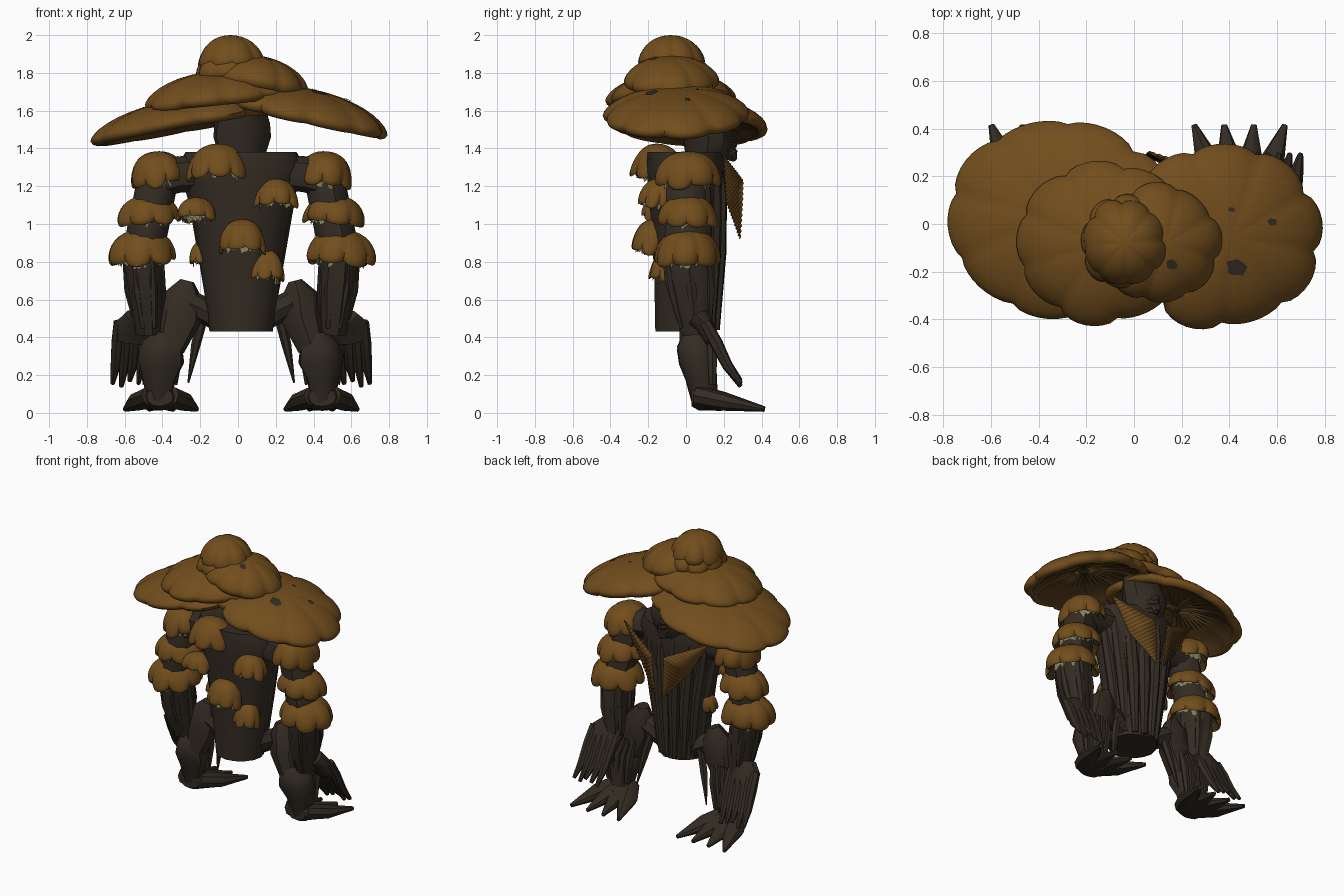
import bpy, bmesh, math, random
from math import sin, cos, pi, radians
from mathutils import Vector, Matrix
from mathutils.bvhtree import BVHTree

random.seed(4)
if "Cube" in bpy.data.objects:
    bpy.data.objects.remove(bpy.data.objects["Cube"], do_unlink=True)

MID = 0.017  # x of the body's mirror plane


def material(name, rgb):
    m = bpy.data.materials.new(name)
    m.use_nodes = True
    m.diffuse_color = (*rgb, 1)
    bsdf = m.node_tree.nodes["Principled BSDF"]
    bsdf.inputs["Base Color"].default_value = (*rgb, 1)
    bsdf.inputs["Roughness"].default_value = 0.9
    return m


CAP = material("cap brown", (0.168, 0.075, 0.012))
BARK = material("dark bark", (0.034, 0.025, 0.017))
GILL = material("gill brown", (0.085, 0.042, 0.011))
PALE = material("pale frill", (0.22, 0.21, 0.11))
SPOT = material("dark spot", (0.034, 0.025, 0.017))


def finish(name, bm, mats, angle=40):
    bmesh.ops.recalc_face_normals(bm, faces=bm.faces)
    me = bpy.data.meshes.new(name)
    bm.to_mesh(me)
    bm.free()
    for m in mats:
        me.materials.append(m)
    ob = bpy.data.objects.new(name, me)
    bpy.context.collection.objects.link(ob)
    bpy.ops.object.select_all(action='DESELECT')
    ob.select_set(True)
    bpy.context.view_layer.objects.active = ob
    bpy.ops.object.shade_smooth_by_angle(angle=radians(angle))
    return ob


def bridge(bm, a, b, mat=0):
    n = len(a)
    for j in range(n):
        bm.faces.new((a[j], a[(j + 1) % n], b[(j + 1) % n], b[j])).material_index = mat


def limb(name, points, radii, sides=10, side=1, wobble=0.06):
    """Tapered bark tube through points; each radius is a number or an (x, y) pair."""
    pts = [Vector((MID + side * p[0], p[1], p[2])) for p in points]
    span = (pts[-1] - pts[0]).normalized()
    ref = Vector((1, 0, 0)) if abs(span.x) < 0.8 else Vector((0, 1, 0))
    wob = [1 + random.uniform(-wobble, wobble) for _ in range(sides)]
    bm, rings = bmesh.new(), []
    for i, (p, r) in enumerate(zip(pts, radii)):
        n = (pts[min(i + 1, len(pts) - 1)] - pts[max(i - 1, 0)]).normalized()
        v = n.cross(ref).normalized()
        u = v.cross(n)
        ru, rv = r if isinstance(r, tuple) else (r, r)
        rings.append([bm.verts.new(p + (u * ru * cos(2 * pi * j / sides)
                      + v * rv * sin(2 * pi * j / sides)) * wob[j]) for j in range(sides)])
    for a, b in zip(rings, rings[1:]):
        bridge(bm, a, b)
    bm.faces.new(rings[0])
    bm.faces.new(rings[-1])
    return finish(name, bm, [BARK])


def cap(name, centre, rx, ry, height, tilt=(0, 0), lobes=8, power=1.0, sag=0.15, fold=0.08,
        frill=False):
    """Folded mushroom cap: centre is at its widest level, the rim rolls in below."""
    seg, phase = lobes * 8, random.uniform(0, 2 * pi)
    size = [random.uniform(-0.05, 0.04) for _ in range(lobes)]
    hang = [sag * random.uniform(0.3, 1.1) for _ in range(lobes)]
    M = (Matrix.Translation(centre) @ Matrix.Rotation(radians(tilt[1]), 4, 'Y')
         @ Matrix.Rotation(radians(tilt[0]), 4, 'X'))
    top = [(sin(t * pi / 18), cos(t * pi / 18) ** power) for t in range(1, 10)]
    top += [(0.98, -0.16), (0.93, -0.27)]
    under = [(0.88, -0.26), (0.82, -0.08), (0.6, 0.2), (0.3, 0.4), (0.08, 0.45)]
    bm, rings = bmesh.new(), []

    def vert(r, z, j, gill=0):
        a = 2 * pi * j / seg + phase
        arch = abs(sin(pi * (j % 8) / 8)) ** 0.6
        edge = 1 + r * (size[j // 8] * arch - fold * (1 - arch))
        drop = -hang[j // 8] * r ** 4 * arch - 0.06 * r * (1 - arch) + gill * 0.07 * (j % 2)
        return bm.verts.new(M @ Vector((rx * r * edge * cos(a), ry * r * edge * sin(a),
                                        height * (z + drop))))

    for k, (r, z) in enumerate(top + under):
        rings.append([vert(r, z, j, k > len(top)) for j in range(seg)])
    for k in range(len(rings) - 1):
        bridge(bm, rings[k], rings[k + 1], int(k >= len(top)))
    apex = bm.verts.new(M @ Vector((0, 0, height)))
    for j in range(seg):
        bm.faces.new((apex, rings[0][j], rings[0][(j + 1) % seg]))
    bm.faces.new(rings[-1]).material_index = 1
    if frill:
        # torn skirt hanging inside the rim
        hi = [vert(0.66, 0.1, j) for j in range(seg)]
        lo = [vert(0.72, random.uniform(-0.6, -0.2), j) for j in range(seg)]
        bridge(bm, hi, lo, 2)
    return finish(name, bm, [CAP, GILL, PALE], 50)


# Hat: stacked, tilted caps
cap("left_brim_cap", (-0.32, 0.025, 1.535), 0.49, 0.43, 0.125, (-2, -11), 9, 1.25)
right_brim = cap("right_brim_cap", (0.375, -0.05, 1.585), 0.43, 0.395, 0.13, (2, 13), 9, 1.2)
cap("middle_cap", (-0.12, -0.08, 1.68), 0.39, 0.345, 0.13, (2, -6), 9, 1.3)
upper = cap("upper_cap", (0.11, -0.08, 1.765), 0.26, 0.255, 0.125, (0, 11), 8, 1.2)
cap("neck_cap", (-0.04, -0.08, 1.81), 0.18, 0.2, 0.11)
cap("crown_cap", (-0.04, -0.08, 1.875), 0.18, 0.185, 0.125, (0, 0), 8, 1.2, 0.3, 0.1)


def spot(target, x, y, r):
    """Thin irregular plate laid on a cap."""
    me = target.data
    tree = BVHTree.FromPolygons([v.co for v in me.vertices], [p.vertices for p in me.polygons])
    bm = bmesh.new()
    edge = []
    for j in range(12):
        s = r * random.uniform(0.75, 1.15)
        hit = tree.ray_cast(Vector((x + s * cos(j * pi / 6), y + 0.8 * s * sin(j * pi / 6), 3)),
                            Vector((0, 0, -1)))[0]
        edge.append(bm.verts.new(hit + Vector((0, 0, 0.006))))
    bm.faces.new(edge)
    finish("cap_spot", bm, [SPOT])


for target, x, y, r in ((right_brim, 0.43, -0.18, 0.045), (right_brim, 0.41, 0.06, 0.015),
                        (right_brim, 0.58, 0.01, 0.02), (upper, 0.16, -0.17, 0.025)):
    spot(target, x, y, r)

# Head and face, looking to +y
limb("head", [(0, 0.09, 1.3), (0, 0.11, 1.38), (0, 0.12, 1.46), (0, 0.1, 1.53), (0, 0.06, 1.64)],
     [(0.1, 0.09), (0.13, 0.12), (0.155, 0.135), (0.15, 0.13), (0.12, 0.1)], 10)
for i in range(4):
    z, w = 1.36 + i * 0.032, 0.06 + 0.012 * i
    limb("mouth_ridge", [(-w, 0.19, z), (0, 0.25, z - 0.01), (w, 0.19, z)],
         [0.012, 0.02, 0.012], 8)
limb("chin", [(0, 0.22, 1.39), (0, 0.24, 1.37), (0, 0.25, 1.34)], [0.02, 0.04, 0.02], 8)

# Torso, with roots running down the back
limb("torso", [(0, 0, 0.43), (0, 0, 0.7), (0, 0, 1.0), (0, 0, 1.2), (0, 0, 1.31), (0, 0, 1.38)],
     [(0.165, 0.16), (0.2, 0.165), (0.245, 0.18), (0.295, 0.2), (0.33, 0.205), (0.29, 0.2)], 16,
     wobble=0.02)
for i in range(8):
    a = radians(10 + 23 * i)
    c, s = cos(a), sin(a)
    limb("back_root", [(0.28 * c, 0.17 * s, 1.32), (0.25 * c, 0.18 * s, 1.15),
                       (0.195 * c, 0.175 * s, 0.85), (0.15 * c, 0.16 * s, 0.48 - 0.04 * s)],
         [0.03, 0.04, 0.042, 0.022], 7)

# Small caps growing on the torso
for x, y, z, r, h in ((-0.105, -0.15, 1.3, 0.165, 0.125), (-0.22, -0.145, 1.06, 0.11, 0.08),
                      (0.2, -0.15, 1.14, 0.12, 0.1), (0.025, -0.18, 0.905, 0.13, 0.12),
                      (0.15, -0.11, 0.755, 0.1, 0.11), (-0.19, 0.02, 0.83, 0.07, 0.08)):
    cap("torso_cap", (x, y, z), r, r * 0.85, h, (-10, 0), 7, 0.9, 0.45, 0.12, True)


def shawl(side):
    """Ribbed flap hanging from the shoulder to the middle of the back."""
    tip, outer = Vector((0.34, 0.2, 1.36)), Vector((0.2, 0.2, 1.12))
    inner, low = Vector((0.05, 0.29, 1.23)), Vector((0.03, 0.285, 0.92))
    bm, rows, n = bmesh.new(), [], 44
    for i in range(n + 1):
        t = 2 * i / n
        a, b = ((tip.lerp(outer, t), tip.lerp(inner, t)) if t < 1
                else (outer.lerp(low, t - 1), inner.lerp(low, t - 1)))
        lift = Vector((MID, 0.007 * (i % 2) + 0.01 * sin(pi * t / 2), 0))
        rows.append([bm.verts.new(Vector((side * p.x, p.y, p.z)) + lift) for p in (a, b)])
    for i, (p, q) in enumerate(zip(rows, rows[1:])):
        bm.faces.new((p[0], p[1], q[1], q[0])).material_index = i % 2
    ob = finish("shawl_flap", bm, [CAP, GILL], 20)
    ob.modifiers.new("thickness", 'SOLIDIFY').thickness = 0.006


for side in (-1, 1):
    shawl(side)
    # Arm with three ringed caps
    limb("shoulder", [(0.2, 0, 1.27), (0.34, 0, 1.26), (0.46, 0, 1.22)],
         [(0.12, 0.1), (0.11, 0.1), 0.09], 10, side=side)
    limb("arm", [(0.44, 0, 1.33), (0.45, 0, 1.2), (0.49, 0, 1.0), (0.52, 0.01, 0.85),
                 (0.515, 0.02, 0.72), (0.5, 0.04, 0.55), (0.49, 0.06, 0.42)],
         [0.08, 0.11, 0.11, (0.11, 0.14), (0.1, 0.14), (0.085, 0.11), (0.07, 0.08)], 10,
         side=side)
    for x, z, rx, ry, h in ((0.445, 1.265, 0.15, 0.18, 0.12), (0.493, 1.05, 0.17, 0.16, 0.105),
                            (0.525, 0.85, 0.187, 0.178, 0.125)):
        cap("arm_cap", (MID + side * x, 0.01, z), rx, ry, h, (0, side * 6), 7, 0.9, 0.45, 0.12,
            True)
    for i in range(6):
        a = i * pi / 3
        c, s = cos(a), sin(a)
        limb("arm_root", [(0.52 + 0.09 * c, 0.01 + 0.12 * s, 0.82),
                          (0.51 + 0.08 * c, 0.03 + 0.11 * s, 0.65),
                          (0.49 + 0.06 * c, 0.05 + 0.08 * s, 0.45)], [0.02, 0.03, 0.015], 6,
             side=side)
    # Hand with long hanging fingers
    limb("palm", [(0.54, 0.07, 0.5), (0.56, 0.1, 0.46), (0.57, 0.14, 0.38)],
         [(0.08, 0.06), (0.11, 0.05), (0.1, 0.04)], 10, side=side)
    for i in range(5):
        x = 0.465 + 0.045 * i
        limb("finger", [(x, 0.1, 0.48), (x + 0.01, 0.16, 0.37), (x + 0.02, 0.22, 0.25),
                        (x + 0.035, 0.29, 0.14 + 0.015 * (i % 3))],
             [0.032, 0.034, 0.028, 0.012], 7, side=side)
    # Leg
    limb("hip", [(0.12, 0.04, 0.49), (0.19, 0.05, 0.54), (0.27, 0.05, 0.58)],
         [0.06, 0.07, 0.07], 8, side=side)
    limb("thigh", [(0.285, 0.06, 0.7), (0.305, 0.06, 0.62), (0.32, 0.05, 0.5),
                   (0.375, 0.05, 0.34)],
         [(0.035, 0.05), (0.1, 0.08), (0.108, 0.085), (0.075, 0.08)], 8, side=side)
    limb("shin", [(0.385, 0.05, 0.41), (0.41, 0.05, 0.35), (0.42, 0.06, 0.28), (0.43, 0.08, 0.19),
                  (0.435, 0.1, 0.06)],
         [(0.07, 0.07), (0.11, 0.1), (0.125, 0.1), (0.09, 0.085), (0.065, 0.07)], 10, side=side)
    for i in range(5):
        x = 0.335 + 0.045 * i
        limb("shin_root", [(x * 0.8 + 0.05, 0.12, 0.46), (x, 0.14, 0.34),
                           (x * 0.8 + 0.09, 0.14, 0.15)],
             [0.015, 0.03, 0.02], 6, side=side)
    limb("leg_spur", [(0.19, 0.08, 0.56), (0.24, 0.11, 0.36), (0.28, 0.14, 0.16)],
         [0.03, 0.025, 0.005], 6, side=side)
    # Foot with fanned toes
    limb("heel", [(0.43, 0.03, 0.085), (0.43, 0.08, 0.085), (0.43, 0.2, 0.055)],
         [(0.07, 0.05), (0.095, 0.072), (0.12, 0.045)], 12, side=side)
    for x in (0.235, 0.36, 0.485, 0.615):
        base = 0.43 + (x - 0.43) * 0.25
        limb("toe", [(base, 0.06, 0.09), (base * 0.55 + x * 0.45, 0.2, 0.06), (x, 0.415, 0.02)],
             [0.055, (0.07, 0.048), (0.012, 0.014)], 8, side=side)
